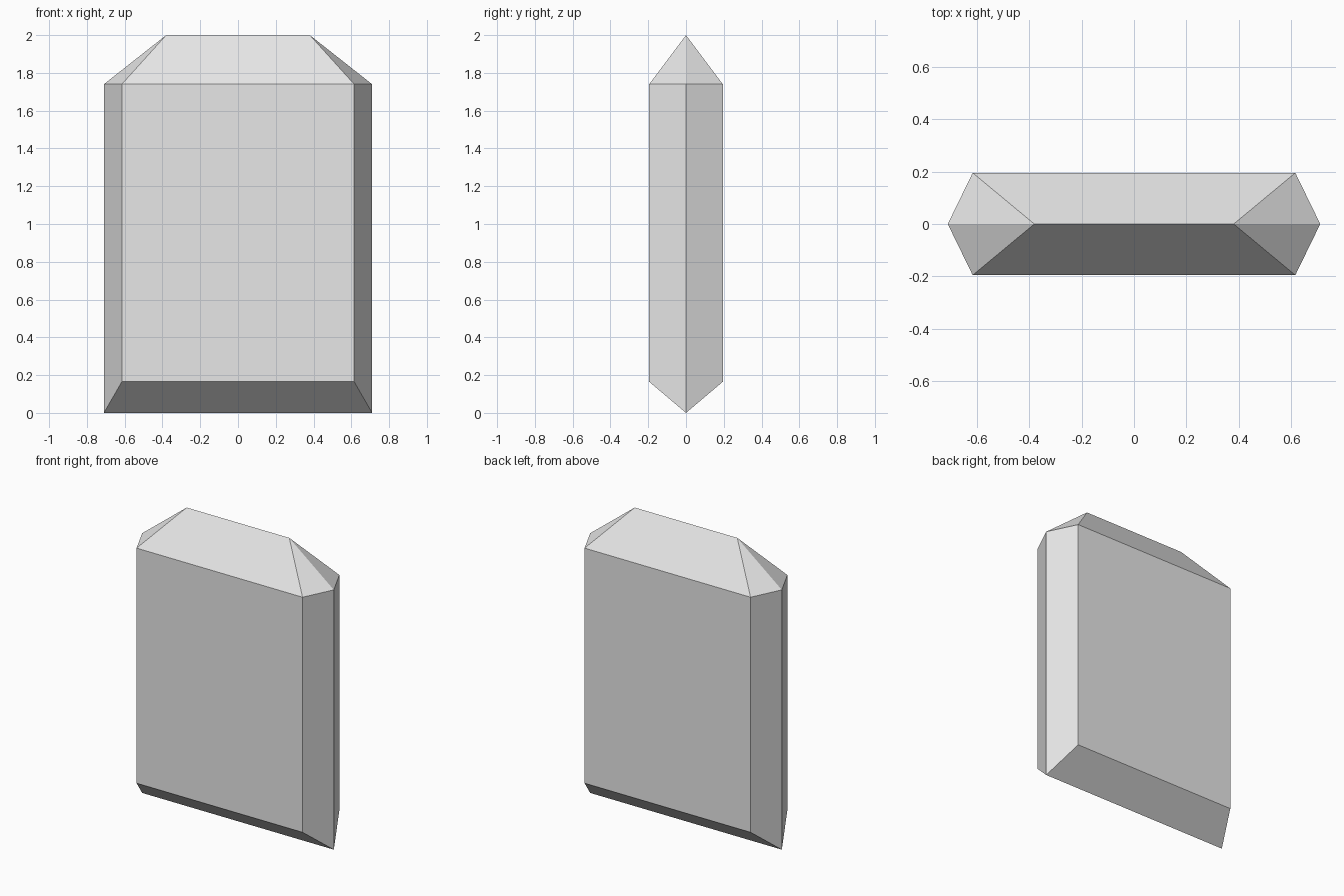
import bpy
import bmesh

old = bpy.data.objects.get("Cube")
if old:
    bpy.data.objects.remove(old, do_unlink=True)

# Main dimensions
TIP_X = 0.71        # side edge, at y = 0
FACE_X = 0.615      # half width of the broad faces
FACE_Y = 0.195      # half depth
RIDGE_X = 0.38      # half length of the top ridge
FACE_LOW, SHOULDER, TOP = 0.165, 1.74, 2.0

grey = bpy.data.materials.new("plain grey")
grey.use_nodes = True
colour = (0.8, 0.8, 0.8, 1.0)
grey.diffuse_color = colour
grey.node_tree.nodes["Principled BSDF"].inputs["Base Color"].default_value = colour

bm = bmesh.new()


def hexagon(face_z, tip_z):
    """Six-sided ring, counter-clockwise from the +x tip."""
    outline = [(TIP_X, 0), (FACE_X, FACE_Y), (-FACE_X, FACE_Y),
               (-TIP_X, 0), (-FACE_X, -FACE_Y), (FACE_X, -FACE_Y)]
    return [bm.verts.new((x, y, face_z if y else tip_z)) for x, y in outline]


lower = hexagon(FACE_LOW, 0)
upper = hexagon(SHOULDER, SHOULDER)
right, left = [bm.verts.new((x, 0, TOP)) for x in (-RIDGE_X, RIDGE_X)]

# Upright walls
for i in range(6):
    j = (i + 1) % 6
    bm.faces.new((lower[i], lower[j], upper[j], upper[i]))

# Wedge-shaped base, closing on the bottom edge
bm.faces.new((lower[0], lower[3], lower[2], lower[1]))
bm.faces.new((lower[3], lower[0], lower[5], lower[4]))

# Hipped top: two long slopes and two triangles at each end
bm.faces.new((upper[1], upper[2], right, left))
bm.faces.new((upper[4], upper[5], left, right))
for i, ridge in ((0, left), (5, left), (2, right), (3, right)):
    bm.faces.new((upper[i], upper[(i + 1) % 6], ridge))

bmesh.ops.recalc_face_normals(bm, faces=bm.faces)
mesh = bpy.data.meshes.new("faceted_slab")
bm.to_mesh(mesh)
bm.free()
mesh.materials.append(grey)
slab = bpy.data.objects.new("faceted_slab", mesh)
bpy.context.collection.objects.link(slab)
